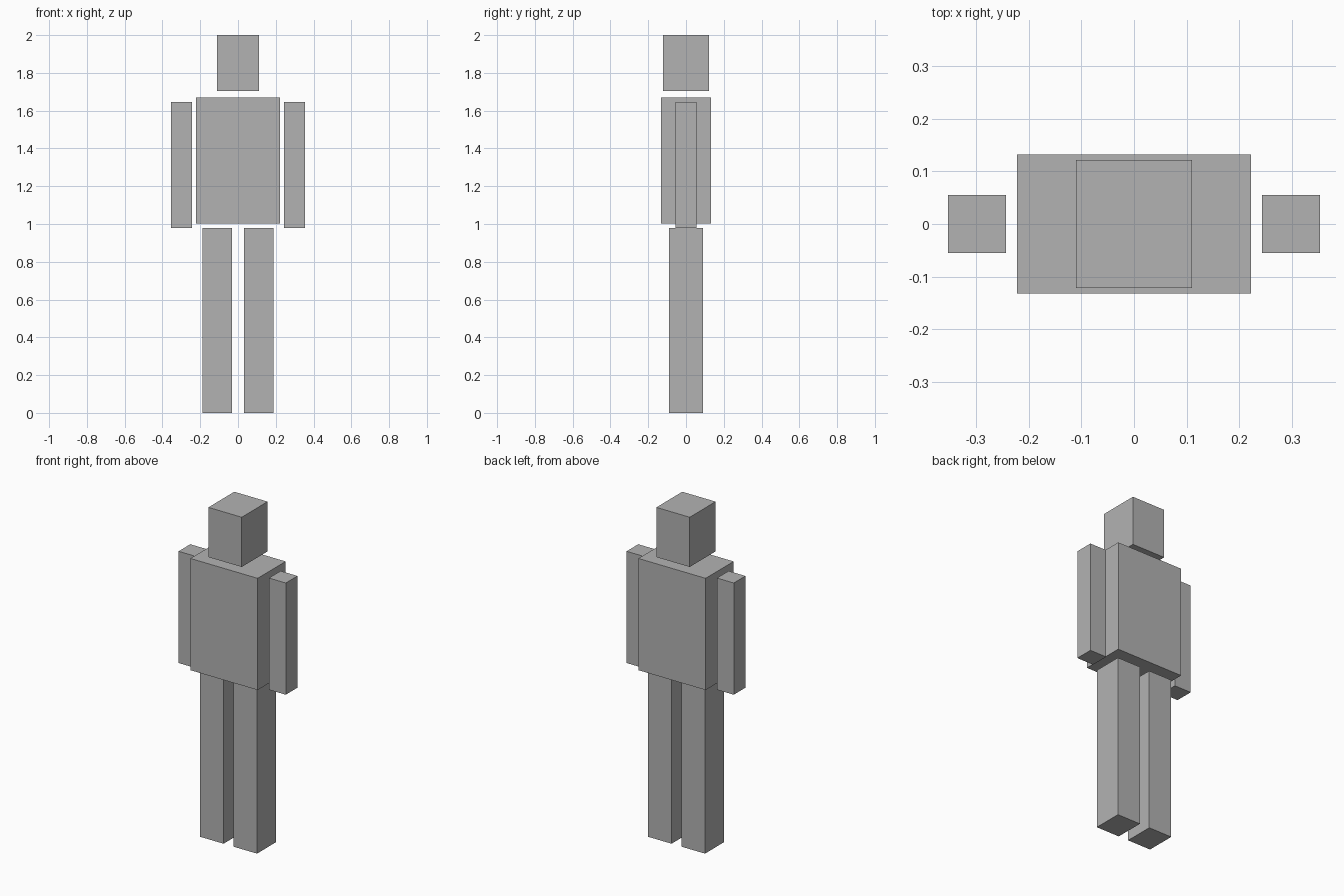
import bpy

if "Cube" in bpy.data.objects:
    bpy.data.objects.remove(bpy.data.objects["Cube"])

grey = bpy.data.materials.new("plain grey")
grey.diffuse_color = (0.45, 0.45, 0.45, 1)
grey.use_nodes = True
grey.node_tree.nodes["Principled BSDF"].inputs["Base Color"].default_value = grey.diffuse_color


def box(name, x, y, z):
    """Box spanning the given (low, high) ranges on each axis."""
    spans = (x, y, z)
    bpy.ops.mesh.primitive_cube_add(size=1, location=[(a + b) / 2 for a, b in spans])
    obj = bpy.context.object
    obj.name = name
    obj.scale = [b - a for a, b in spans]
    bpy.ops.object.transform_apply(location=False, rotation=False, scale=True)
    obj.data.materials.append(grey)
    return obj


# Head and torso
box("head", (-0.11, 0.11), (-0.122, 0.122), (1.703, 2.0))
box("torso", (-0.222, 0.222), (-0.132, 0.132), (1.002, 1.669))

# Arms and legs, one on each side
for side, s in (("left", 1), ("right", -1)):
    for part, inner, outer, depth, low, high in (
        ("arm", 0.243, 0.354, 0.055, 0.98, 1.647),
        ("leg", 0.033, 0.188, 0.089, 0.0, 0.98),
    ):
        box(f"{side}_{part}", sorted((s * inner, s * outer)), (-depth, depth), (low, high))
